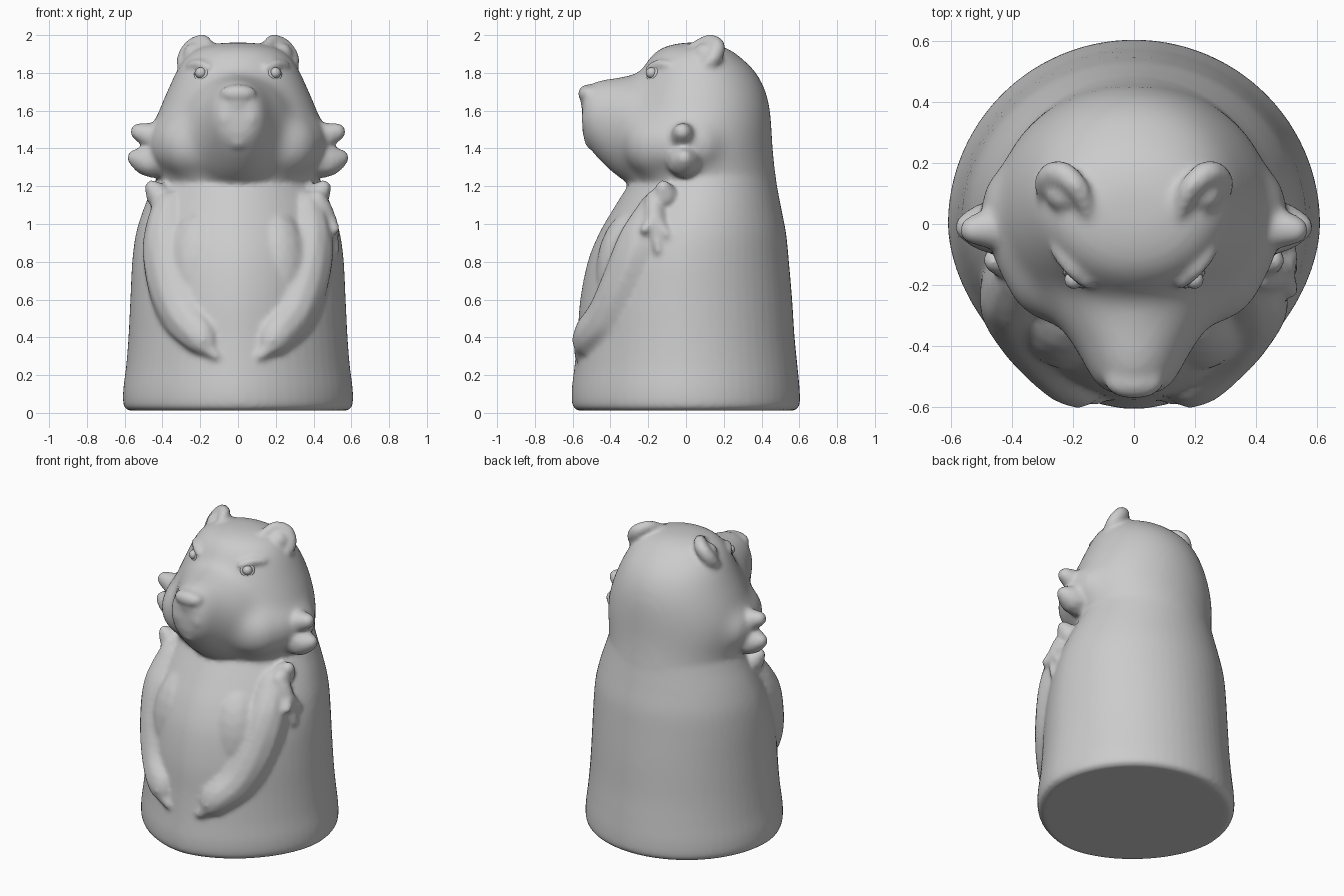
import bpy, bmesh, math
from mathutils import Matrix, Vector

if "Cube" in bpy.data.objects:
    bpy.data.objects.remove(bpy.data.objects["Cube"])

bm = bmesh.new()


def spline(pts, steps):
    """Catmull-Rom interpolation of tuples of any length."""
    p = [Vector(q) for q in pts]
    p = [p[0]] + p + [p[-1]]
    out = []
    for i in range(1, len(p) - 2):
        a, b, c, d = p[i - 1:i + 3]
        for s in range(steps):
            t = s / steps
            out.append(0.5 * (2 * b + (c - a) * t + (2 * a - 5 * b + 4 * c - d) * t * t
                              + (3 * b - a - 3 * c + d) * t ** 3))
    return out + [p[-1]]


def power(v, e):
    return math.copysign(abs(v) ** e, v)


def loft(rings, front=1.0, along_y=False, steps=4, segs=64):
    """Closed loft along z (or y); ring = (level, half width, low, high).
    front > 1 makes the low half of each ring more pointed."""
    rows = []
    for lev, hx, lo, hi in spline(rings, steps):
        row = []
        for k in range(segs):
            c, s = math.cos(2 * math.pi * k / segs), math.sin(2 * math.pi * k / segs)
            e = front if s < 0 else 1.0
            x, v = hx * power(c, e), (lo + hi) / 2 + (hi - lo) / 2 * power(s, e)
            row.append(bm.verts.new((x, lev, v) if along_y else (x, v, lev)))
        rows.append(row)
    faces = [bm.faces.new(rows[0][::-1]), bm.faces.new(rows[-1])]
    for a, b in zip(rows, rows[1:]):
        for k in range(segs):
            n = (k + 1) % segs
            faces.append(bm.faces.new((a[k], a[n], b[n], b[k])))
    if along_y:
        bmesh.ops.reverse_faces(bm, faces=faces)


def blob(c, r, subdiv=3):
    m = Matrix.Translation(c) @ Matrix.Diagonal((*r, 1))
    bmesh.ops.create_icosphere(bm, subdivisions=subdiv, radius=1, matrix=m)


def limb(pts, sides=(1, -1), steps=8):
    """Mirrored soft tube; each point is (x, y, z, radius)."""
    for s in sides:
        for x, y, z, r in spline(pts, steps):
            blob((s * x, y, z), (r, r, r), 2)


def fuse(name, voxel, rounds):
    """Turn the gathered parts into one object melted into a single skin."""
    global bm
    me = bpy.data.meshes.new(name)
    bm.to_mesh(me)
    bm.free()
    bm = bmesh.new()
    ob = bpy.data.objects.new(name, me)
    bpy.context.collection.objects.link(ob)
    rm = ob.modifiers.new("fuse", 'REMESH')
    rm.mode = 'VOXEL'
    rm.voxel_size = voxel
    rm.use_smooth_shade = True
    sm = ob.modifiers.new("soften", 'SMOOTH')
    sm.factor = 0.5
    sm.iterations = rounds
    return ob


def absorb(ob):
    """Move a fused object's final mesh back into the gathered parts."""
    me = bpy.data.meshes.new_from_object(ob.evaluated_get(bpy.context.evaluated_depsgraph_get()))
    bm.from_mesh(me)
    bpy.data.objects.remove(ob)
    bpy.data.meshes.remove(me)


# Head: dome, wedge-shaped muzzle, cheeks, softened strongly
loft([(1.10, .43, -.24, .49), (1.2, .425, -.28, .485), (1.3, .435, -.32, .47),
      (1.4, .455, -.34, .46), (1.5, .45, -.34, .455), (1.6, .42, -.32, .447),
      (1.7, .378, -.285, .425), (1.8, .333, -.24, .375), (1.88, .285, -.195, .295),
      (1.93, .22, -.14, .225), (1.957, .12, -.05, .14), (1.962, .03, .03, .09)])
loft([(-.10, .32, 1.20, 1.80), (-.22, .30, 1.20, 1.80), (-.31, .26, 1.215, 1.785),
      (-.39, .205, 1.27, 1.775), (-.46, .165, 1.335, 1.765), (-.52, .135, 1.405, 1.745),
      (-.55, .11, 1.45, 1.715)], along_y=True)
for s in (1, -1):
    blob((s * .235, -.135, 1.42), (.20, .20, .19))
    blob((s * .36, -.06, 1.42), (.11, .16, .15))
    blob((s * .37, .04, 1.42), (.14, .17, .15))
absorb(fuse("head", .022, 34))

# Bell-shaped torso, narrower towards the belly
loft([(0.012, .575, -.57, .57), (.035, .605, -.60, .60), (.12, .608, -.605, .602),
      (.25, .592, -.59, .59), (.4, .58, -.575, .575), (.6, .57, -.56, .562),
      (.8, .56, -.52, .545), (.95, .54, -.46, .53), (1.08, .50, -.385, .505),
      (1.2, .45, -.31, .482), (1.3, .41, -.25, .465)], front=1.12)
# Nose, lips and chin
blob((0, -.515, 1.69), (.10, .058, .05))
blob((0, -.515, 1.64), (.05, .045, .045))
blob((0, -.475, 1.45), (.07, .065, .065))
for s in (1, -1):
    blob((s * .06, -.475, 1.56), (.07, .08, .085))
    # Ear hollow filled down to the skull
    blob((s * .23, .10, 1.90), (.06, .06, .06))
    # Fuller chest beside the arms
    blob((s * .2, -.27, .72), (.2, .21, .36))
# Brow ridges
limb([(.25, -.09, 1.84, .025), (.205, -.145, 1.845, .028), (.155, -.19, 1.825, .025)])
# Curled ears
limb([(.28, .09, 1.82, .04), (.28, .145, 1.88, .045), (.24, .165, 1.94, .045),
      (.185, .12, 1.967, .038), (.15, .04, 1.935, .03)])
# Cheek tufts
limb([(.40, -.01, 1.45, .09), (.47, -.015, 1.47, .068), (.525, -.02, 1.488, .048)])
limb([(.40, -.01, 1.35, .105), (.47, -.01, 1.335, .088), (.545, -.01, 1.35, .045)])
limb([(.42, -.11, 1.15, .07), (.455, -.12, 1.195, .04)])
# Folded arms with tapered hands
limb([(.36, -.15, 1.08, .10), (.375, -.23, .90, .135), (.34, -.30, .70, .148),
      (.28, -.39, .52, .135), (.20, -.495, .41, .105), (.16, -.545, .345, .05),
      (.115, -.565, .30, .028)])
# Fur fringe on the right shoulder
for y, z in ((-.145, .86), (-.10, .94), (-.22, .97)):
    limb([(.42, -.17, 1.13, .05), (.47, -.165, 1.03, .05), (.515, y, z, .025)], (1,))
fuse("animal_body", .014, 8)

# Eyes with thin lids
for s, side in ((1, "right"), (-1, "left")):
    bpy.ops.mesh.primitive_uv_sphere_add(segments=24, ring_count=16, radius=.03,
                                         location=(s * .197, -.182, 1.80))
    eye = bpy.context.object
    eye.name = side + "_eye"
    bpy.ops.object.shade_smooth()
    bpy.ops.mesh.primitive_torus_add(major_radius=.035, minor_radius=.010,
                                     major_segments=32, minor_segments=10,
                                     location=(s * .194, -.178, 1.80),
                                     rotation=(math.radians(75), 0, s * math.radians(38)))
    lid = bpy.context.object
    lid.name = side + "_eyelid"
    bpy.ops.object.shade_smooth()
